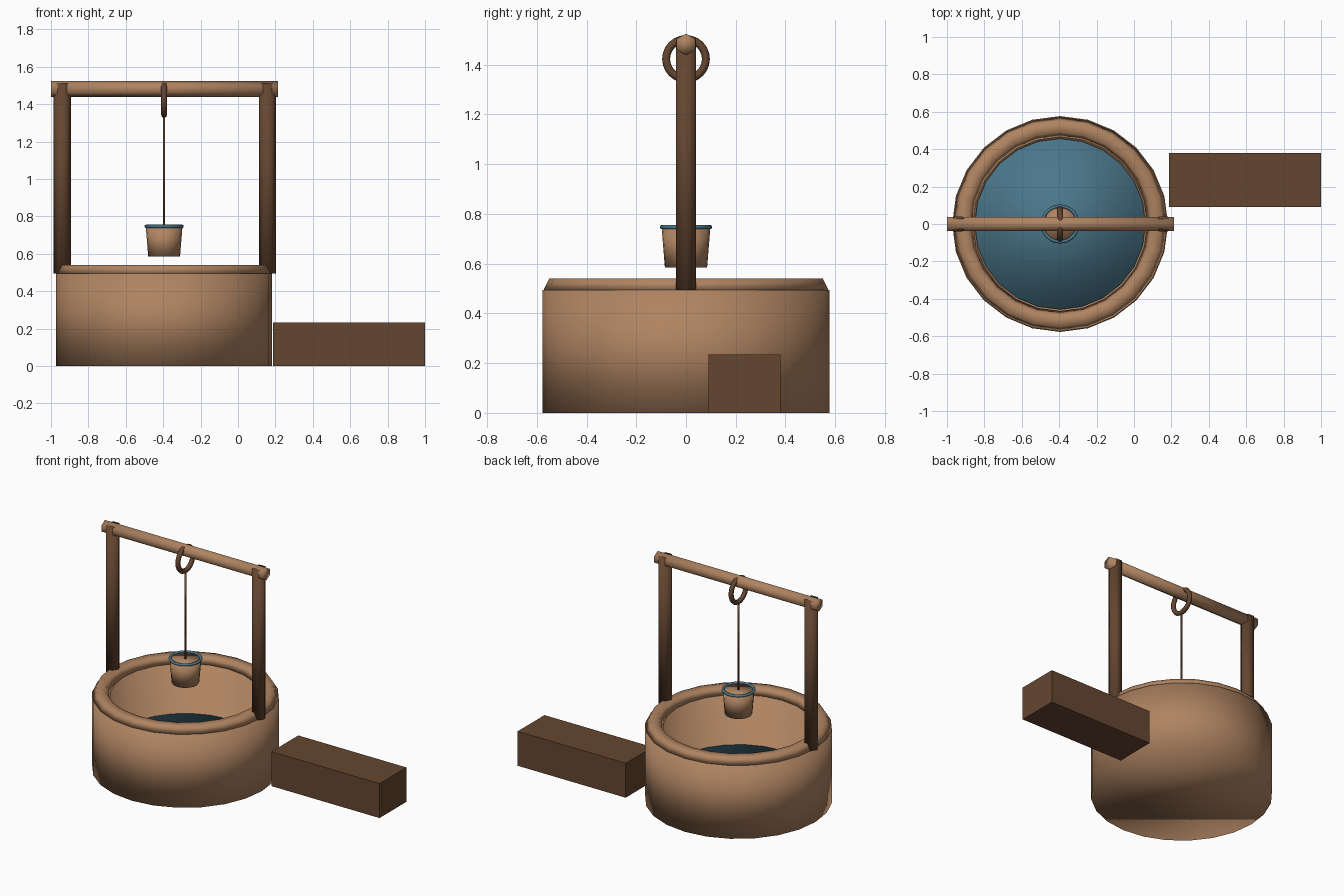
import bpy
import bmesh
import math
from mathutils import Matrix, Vector

cube = bpy.data.objects.get("Cube")
if cube:
    bpy.data.objects.remove(cube, do_unlink=True)


def make_material(name, color):
    mat = bpy.data.materials.new(name)
    mat.use_nodes = True
    mat.diffuse_color = (*color, 1)
    mat.node_tree.nodes["Principled BSDF"].inputs["Base Color"].default_value = (*color, 1)
    return mat


TAN = make_material("light_wood", (0.43, 0.23, 0.12))
BROWN = make_material("dark_wood", (0.13, 0.061, 0.03))
BLUE = make_material("water_blue", (0.069, 0.185, 0.258))

WELL_X = -0.395


def finish(name, bm, mat, smooth=True):
    bmesh.ops.recalc_face_normals(bm, faces=bm.faces)
    for face in bm.faces:
        face.smooth = smooth
    mesh = bpy.data.meshes.new(name)
    bm.to_mesh(mesh)
    bm.free()
    mesh.materials.append(mat)
    obj = bpy.data.objects.new(name, mesh)
    bpy.context.collection.objects.link(obj)
    return obj


def rod(name, start, end, radius, sides, mat, spin=0.0, end_radius=None):
    """Capped cylinder or cone between two points."""
    start, end = Vector(start), Vector(end)
    axis = end - start
    turn = Vector((0, 0, 1)).rotation_difference(axis).to_matrix().to_4x4()
    matrix = Matrix.Translation((start + end) / 2) @ turn @ Matrix.Rotation(spin, 4, "Z")
    bm = bmesh.new()
    bmesh.ops.create_cone(bm, cap_ends=True, segments=sides, radius1=radius,
                          radius2=radius if end_radius is None else end_radius,
                          depth=axis.length, matrix=matrix)
    return finish(name, bm, mat)


def lathe(name, profile, sides, mat, closed=False):
    """Revolve (radius, height) points around the well axis; cap open ends."""
    bm = bmesh.new()
    rings = []
    for r, z in profile:
        angles = [math.tau * i / sides for i in range(sides)]
        rings.append([bm.verts.new((WELL_X + r * math.cos(a), r * math.sin(a), z))
                      for a in angles])
    pairs = list(zip(rings, rings[1:]))
    if closed:
        pairs.append((rings[-1], rings[0]))
    else:
        bm.faces.new(rings[0])
        bm.faces.new(rings[-1])
    for low, high in pairs:
        for i in range(sides):
            j = (i + 1) % sides
            bm.faces.new((low[i], low[j], high[j], high[i]))
    return finish(name, bm, mat)


# Well wall with a closed floor, chamfered rim and water
lathe("well_wall", [(0.577, 0), (0.577, 0.495), (0.465, 0.495), (0.46, 0.15)], 24, TAN)
lathe("well_rim", [(0.572, 0.495), (0.55, 0.54), (0.49, 0.54), (0.465, 0.495)],
      24, TAN, closed=True)
lathe("water", [(0.457, 0.155), (0.457, 0.16)], 24, BLUE)

# Hexagonal posts and cross bar
for side, x in (("right", -0.94), ("left", 0.157)):
    rod(f"{side}_post", (x, 0, 0.495), (x, 0, 1.51), 0.046, 6, BROWN, math.pi / 2)
rod("cross_bar", (-1, 0, 1.482), (0.213, 0, 1.482), 0.043, 6, TAN, math.pi / 2)

# Hanging ring and rope
bpy.ops.mesh.primitive_torus_add(
    major_segments=24, minor_segments=8, major_radius=0.08, minor_radius=0.016,
    location=(WELL_X, 0, 1.423), rotation=(0, math.pi / 2, 0))
ring = bpy.context.object
ring.name = "hanging_ring"
ring.data.materials.append(BROWN)
bpy.ops.object.shade_smooth()
rod("rope", (WELL_X, 0, 0.74), (WELL_X, 0, 1.345), 0.006, 8, BROWN)

# Tapered bucket with a blue hoop
rod("bucket", (WELL_X, 0, 0.585), (WELL_X, 0, 0.745), 0.085, 20, TAN, 0, 0.098)
bpy.ops.mesh.primitive_torus_add(
    major_segments=20, minor_segments=8, major_radius=0.096, minor_radius=0.009,
    location=(WELL_X, 0, 0.747))
hoop = bpy.context.object
hoop.name = "bucket_hoop"
hoop.data.materials.append(BLUE)
bpy.ops.object.shade_smooth()

# Trough block beside the well
bm = bmesh.new()
bmesh.ops.create_cube(bm, size=1, matrix=Matrix.Translation((0.594, 0.235, 0.117))
                      @ Matrix.Diagonal((0.812, 0.288, 0.234, 1)))
finish("trough_block", bm, BROWN, smooth=False)
